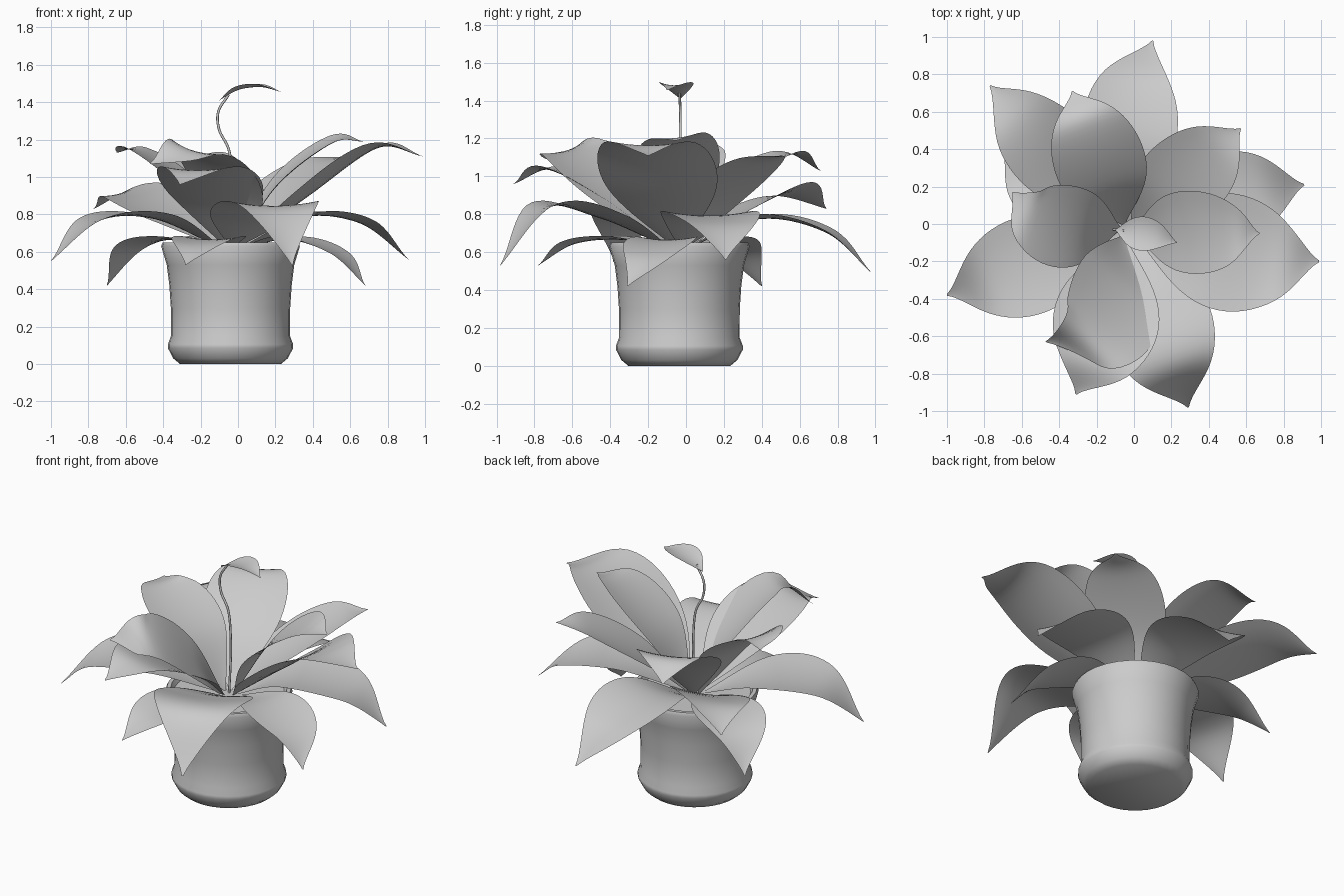
import bpy, math
from mathutils import Vector as V

if "Cube" in bpy.data.objects:
    bpy.data.objects.remove(bpy.data.objects["Cube"])

CX, CY = -0.04, -0.035


def make(name, verts, faces, angle=50):
    me = bpy.data.meshes.new(name)
    me.from_pydata([tuple(v) for v in verts], [], faces)
    me.update()
    ob = bpy.data.objects.new(name, me)
    bpy.context.collection.objects.link(ob)
    bpy.ops.object.select_all(action='DESELECT')
    ob.select_set(True)
    bpy.context.view_layer.objects.active = ob
    bpy.ops.object.shade_smooth_by_angle(angle=math.radians(angle))
    return ob


def spline(pts, t):
    # Catmull-Rom through the points, t in 0..1
    p = [V(q) for q in pts]
    p = [2 * p[0] - p[1]] + p + [2 * p[-1] - p[-2]]
    n = len(p) - 3
    i = min(int(t * n), n - 1)
    u = t * n - i
    a, b, c, d = p[i:i + 4]
    return 0.5 * (2 * b + (c - a) * u + (2 * a - 5 * b + 4 * c - d) * u * u
                  + (3 * b - a - 3 * c + d) * u ** 3)


def tangent(pts, t):
    return (spline(pts, min(t + .02, 1)) - spline(pts, max(t - .02, 0))).normalized()


def grid_faces(rows, cols, closed=False):
    # quads between rows of points; closed rows wrap round
    step = cols if closed else cols - 1
    return [(i * cols + j, (i + 1) * cols + j, (i + 1) * cols + (j + 1) % cols,
             i * cols + (j + 1) % cols) for i in range(rows - 1) for j in range(step)]


def blade(name, pts, w, cup=0.15, roll=0.0, nu=28, nv=8):
    # curved blade around a midrib, pointed at the tip
    d = pts[-1] - pts[0]
    side0 = V((-d.y, d.x, 0)).normalized()
    verts = []
    for i in range(nu + 1):
        t = i / nu
        p, tan = spline(pts, t), tangent(pts, t)
        side = (side0 - tan * side0.dot(tan) * 0.6).normalized()
        nor = tan.cross(side).normalized()
        side, nor = (side * math.cos(roll) + nor * math.sin(roll),
                     nor * math.cos(roll) - side * math.sin(roll))
        hw = w * (max(math.sin(math.pi * t ** .92), 0) ** 1.25 + .015)
        for j in range(nv + 1):
            s = 2 * j / nv - 1
            verts.append(p + side * hw * s + nor * hw * cup * (s * s - 0.3))
    return make(name, verts, grid_faces(nu + 1, nv + 1), 80)


def leaf(name, reach, tip, z1, z2, w, bend, roll=0.0):
    # midrib runs from the crown to the tip, bowed sideways by bend
    tip, crown = V(tip), V((CX, CY, .61))
    d = (tip - crown).to_2d().normalized()
    base = crown + V((d.x, d.y, 0)) * .03
    left = V((-d.y, d.x, 0)) * bend
    q1 = base.lerp(tip, reach) + left * .75
    q2 = base.lerp(tip, .75) + left
    q1.z, q2.z = z1, z2
    return blade(name, [base, q1, q2, tip], w, .1, roll)


# Pot with foot, flared rim and soil surface inside
profile = [(.27, 0), (.306, .03), (.335, .085), (.335, .105), (.318, .15), (.319, .3),
           (.327, .42), (.341, .53), (.371, .63), (.363, .65), (.34, .65), (.325, .62)]
N = 32
ring = [2 * math.pi * k / N for k in range(N)]
verts = [(CX + r * math.cos(a), CY + r * math.sin(a), z) for r, z in profile for a in ring]
faces = [f[::-1] for f in grid_faces(len(profile), N, True)]
faces += [tuple(range(N))[::-1], tuple(range(len(verts) - N, len(verts)))]
make("pot", verts, faces)

# Leaves: tip, midrib heights, half width, sideways bow, (roll)
LOW = [((.10, .98, .49), .78, .71, .25, .06),
       ((-1, -.38, .55), .78, .77, .26, 0),
       ((.29, -.98, .53), .78, .84, .28, 0),
       ((.91, .21, .56), .79, .755, .25, .03),
       ((.68, -.31, .42), .67, .59, .19, .06),
       ((-.7, .4, .42), .67, .62, .2, .04),
       ((-.28, -.78, .53), .67, .645, .19, .02)]
MIDDLE = [((-.77, .74, .83), .8, .92, .23, 0, -.2),
          ((-.31, -.91, .96), .88, 1.04, .28, .04),
          ((.99, -.2, 1.11), .9, 1.16, .31, -.03)]
UPPER = [((-.47, -.63, 1.07), .91, 1.14, .28, .19, -.22),
         ((.67, -.05, 1.19), .96, 1.19, .22, 0, .12),
         ((.57, .51, 1.11), .86, 1.07, .23, 0),
         ((-.33, .71, 1.03), .92, 1.12, .24, 0),
         ((-.65, .17, 1.13), .94, 1.14, .22, .09)]
for tier, reach, group in (("low", .38, LOW), ("middle", .37, MIDDLE), ("upper", .31, UPPER)):
    for k, spec in enumerate(group):
        leaf(f"{tier}_leaf_{k + 1}", reach, *spec)

# Thin flower stem
STEM = [(CX, CY, .6), (-.03, -.03, .9), (-.045, -.03, 1.13), (-.1, -.03, 1.25),
        (-.105, -.03, 1.35), (-.05, -.035, 1.44)]
n, m, verts = 30, 8, []
for i in range(n + 1):
    e1 = V((0, 1, 0))
    e2 = tangent(STEM, i / n).cross(e1).normalized()
    for k in range(m):
        a = 2 * math.pi * k / m
        verts.append(spline(STEM, i / n) + (e1 * math.cos(a) + e2 * math.sin(a)) * .007)
make("flower_stem", verts, grid_faces(n + 1, m, True), 80)

# Hooded small leaf at the top of the stem
blade("flower_hood", [V((-.1, -.03, 1.41)), V((0, -.045, 1.47)),
                      V((.12, -.065, 1.485)), V((.23, -.1, 1.455))], .09, .2)
